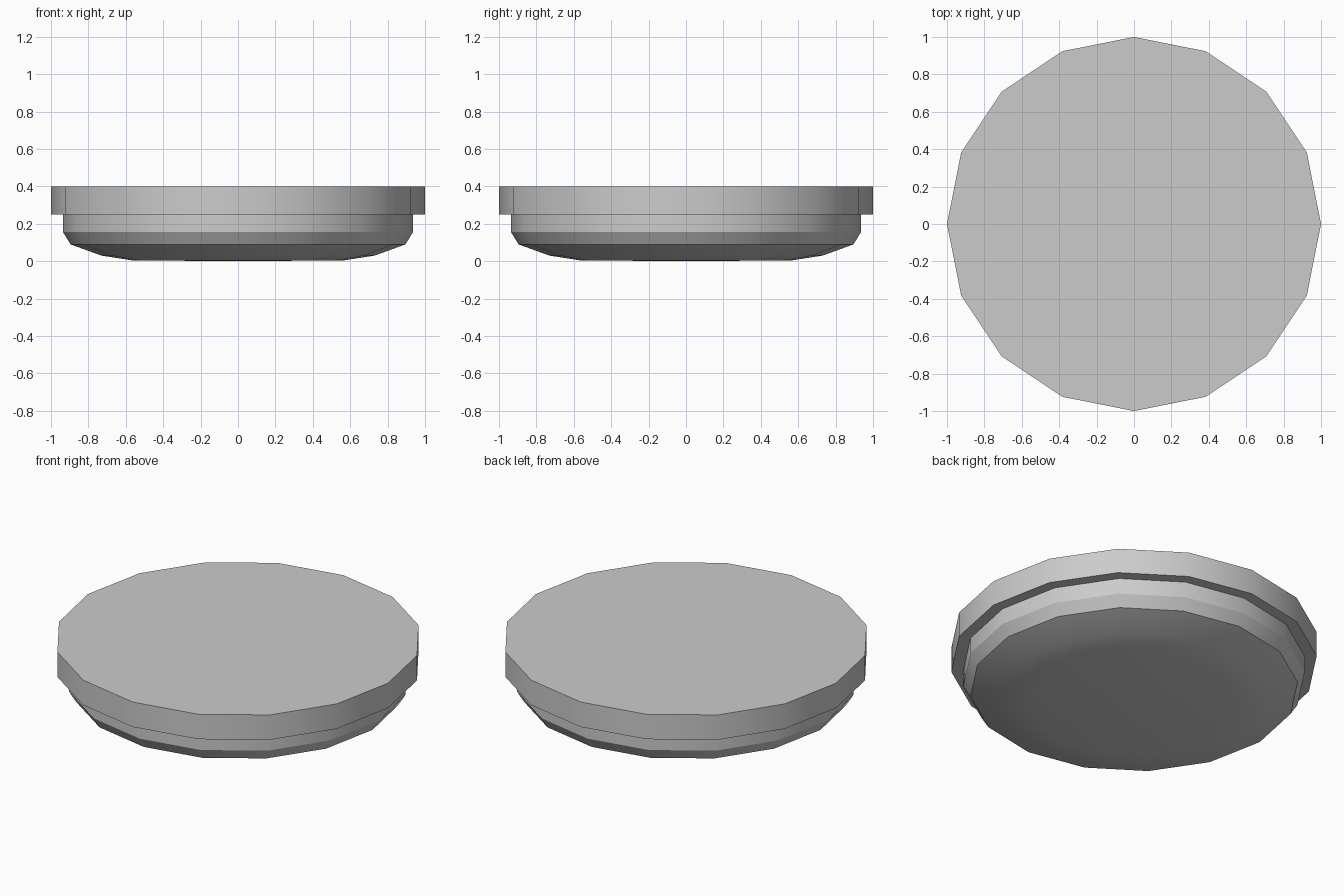
import bpy, bmesh
from math import cos, sin, pi, radians

if "Cube" in bpy.data.objects:
    bpy.data.objects.remove(bpy.data.objects["Cube"])

SIDES = 16


def lathe(name, profile):
    """Revolve (radius, z) points, listed bottom to top; radius 0 makes a pole."""
    bm = bmesh.new()
    rings = []
    for r, z in profile:
        if r == 0:
            rings.append([bm.verts.new((0, 0, z))] * SIDES)
        else:
            rings.append([bm.verts.new((r * cos(2 * pi * i / SIDES),
                                        r * sin(2 * pi * i / SIDES), z))
                          for i in range(SIDES)])
    for low, high in zip(rings, rings[1:]):
        for i in range(SIDES):
            j = (i + 1) % SIDES
            corners = list(dict.fromkeys((low[i], low[j], high[j], high[i])))
            bm.faces.new(corners)
    bm.faces.new(rings[-1])  # flat top
    bmesh.ops.recalc_face_normals(bm, faces=bm.faces)
    mesh = bpy.data.meshes.new(name)
    bm.to_mesh(mesh)
    bm.free()
    obj = bpy.data.objects.new(name, mesh)
    bpy.context.collection.objects.link(obj)
    bpy.ops.object.select_all(action='DESELECT')
    obj.select_set(True)
    bpy.context.view_layer.objects.active = obj
    bpy.ops.object.shade_smooth_by_angle(angle=radians(30))
    return obj


# Stepped disc: shallow domed bottom, rounded wall, overhanging flat rim
lathe("domed_disc", [
    (0, 0), (0.57, 0.005), (0.73, 0.03), (0.895, 0.09),
    (0.935, 0.155), (0.935, 0.25),
    (1.0, 0.25), (1.0, 0.4),
])
